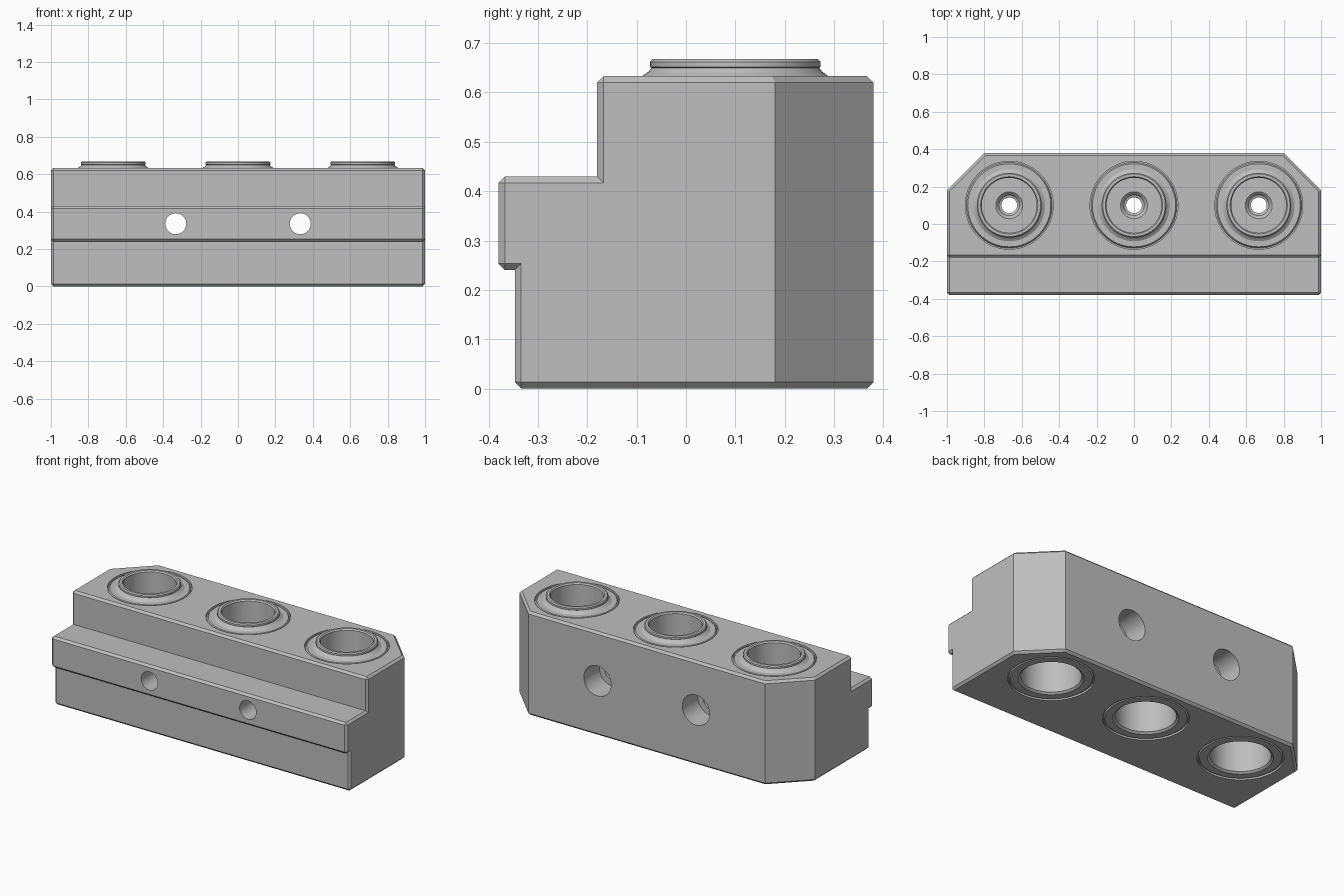
import bpy, bmesh, math
from mathutils import Matrix, Vector

if "Cube" in bpy.data.objects:
    bpy.data.objects.remove(bpy.data.objects["Cube"])

grey = bpy.data.materials.new("plain grey")
grey.diffuse_color = (0.52, 0.52, 0.52, 1)
grey.use_nodes = True
grey.node_tree.nodes["Principled BSDF"].inputs["Base Color"].default_value = grey.diffuse_color


def finish(bm, name, smooth=False):
    bmesh.ops.recalc_face_normals(bm, faces=bm.faces)
    mesh = bpy.data.meshes.new(name)
    bm.to_mesh(mesh)
    bm.free()
    mesh.materials.append(grey)
    ob = bpy.data.objects.new(name, mesh)
    bpy.context.collection.objects.link(ob)
    if smooth:
        smooth_sharp(ob)
    return ob


def smooth_sharp(ob):
    bpy.ops.object.select_all(action='DESELECT')
    ob.select_set(True)
    bpy.context.view_layer.objects.active = ob
    bpy.ops.object.shade_smooth_by_angle(angle=math.radians(25))


def lathe(name, profile, matrix, smooth=False, steps=64):
    """Revolve a closed or axis-ended (radius, height) profile around z."""
    bm = bmesh.new()
    vs = [bm.verts.new((r, 0, z)) for r, z in profile]
    es = [bm.edges.new((vs[i], vs[(i + 1) % len(vs)])) for i in range(len(vs))]
    bmesh.ops.spin(bm, geom=vs + es, cent=(0, 0, 0), axis=(0, 0, 1),
                   angle=2 * math.pi, steps=steps, use_duplicate=False)
    bmesh.ops.remove_doubles(bm, verts=bm.verts, dist=1e-5)
    bmesh.ops.dissolve_degenerate(bm, edges=bm.edges, dist=1e-6)
    bmesh.ops.transform(bm, matrix=matrix, verts=bm.verts)
    return finish(bm, name, smooth)


def cylinder(name, radius, length, matrix):
    bm = bmesh.new()
    bmesh.ops.create_cone(bm, cap_ends=True, segments=64, radius1=radius,
                          radius2=radius, depth=length, matrix=matrix)
    return finish(bm, name)


# Block: stepped side profile extruded along x
side = [(-0.347, 0), (0.38, 0), (0.38, 0.633), (-0.18, 0.633),
        (-0.18, 0.43), (-0.38, 0.43), (-0.38, 0.24), (-0.347, 0.24)]
bm = bmesh.new()
face = bm.faces.new([bm.verts.new((-1, y, z)) for y, z in side])
ext = bmesh.ops.extrude_face_region(bm, geom=[face])
bmesh.ops.translate(bm, vec=(2, 0, 0),
                    verts=[g for g in ext["geom"] if isinstance(g, bmesh.types.BMVert)])
bmesh.ops.recalc_face_normals(bm, faces=bm.faces)

# Large cut corners at the back
back = [e for e in bm.edges
        if all(v.co.y > 0.37 for v in e.verts)
        and abs(e.verts[0].co.z - e.verts[1].co.z) > 0.5]
bmesh.ops.bevel(bm, geom=back, offset=0.2, offset_type='OFFSET',
                segments=1, affect='EDGES')

# Small chamfer on the outer edges, leaving inner corners and cut corners crisp
bm.normal_update()


def outer(e):
    if not e.is_convex or e.calc_face_angle(0) < 0.1:
        return False
    a, b = (v.co for v in e.verts)
    return not (min(a.y, b.y) > 0.1 and abs(a.z - b.z) > 0.5)


bmesh.ops.bevel(bm, geom=[e for e in bm.edges if outer(e)], offset=0.013,
                offset_type='OFFSET', segments=1, affect='EDGES')
block = finish(bm, "block")

# Cutters: bushing seats, bolt holes and their counterbores
cutters = []
seats = (-0.667, 0, 0.667)
for x in seats:
    cutters.append(cylinder("seat_cutter", 0.235, 1.2,
                            Matrix.Translation((x, 0.1, 0.32))))
lie = Matrix.Rotation(math.pi / 2, 4, 'X')
for x in (-0.333, 0.333):
    # stepped cutter, local z points to the front
    cutters.append(lathe("bolt_cutter",
                         [(0, -0.6), (0.092, -0.6), (0.092, -0.23),
                          (0.056, -0.23), (0.056, 0.6), (0, 0.6)],
                         Matrix.Translation((x, 0, 0.335)) @ lie))
for c in cutters:
    c.hide_render = True
    c.hide_viewport = False
    m = block.modifiers.new("cut", 'BOOLEAN')
    m.operation = 'DIFFERENCE'
    m.solver = 'EXACT'
    m.object = c
bpy.context.view_layer.objects.active = block
block.select_set(True)
for m in list(block.modifiers):
    bpy.ops.object.modifier_apply(modifier=m.name)
for c in cutters:
    bpy.data.objects.remove(c)
smooth_sharp(block)

# Bushings: raised collar on top, wide bores both ways, narrow neck between
bushing = [
    (0.236, 0.012), (0.228, 0.012), (0.222, 0.002), (0.178, 0.002),
    (0.165, 0.012), (0.165, 0.30),                      # lower bore
    (0.042, 0.30), (0.042, 0.335), (0.055, 0.34), (0.060, 0.35),
    (0.072, 0.36), (0.147, 0.36),                       # neck and floor
    (0.147, 0.660), (0.153, 0.668), (0.167, 0.668),     # collar rim
    (0.173, 0.662), (0.173, 0.652), (0.170, 0.650), (0.175, 0.643),
    (0.183, 0.637), (0.192, 0.631), (0.222, 0.631),     # flared foot
    (0.229, 0.620), (0.236, 0.620)]
for x in seats:
    lathe("bushing", bushing, Matrix.Translation((x, 0.1, 0)), smooth=True)
